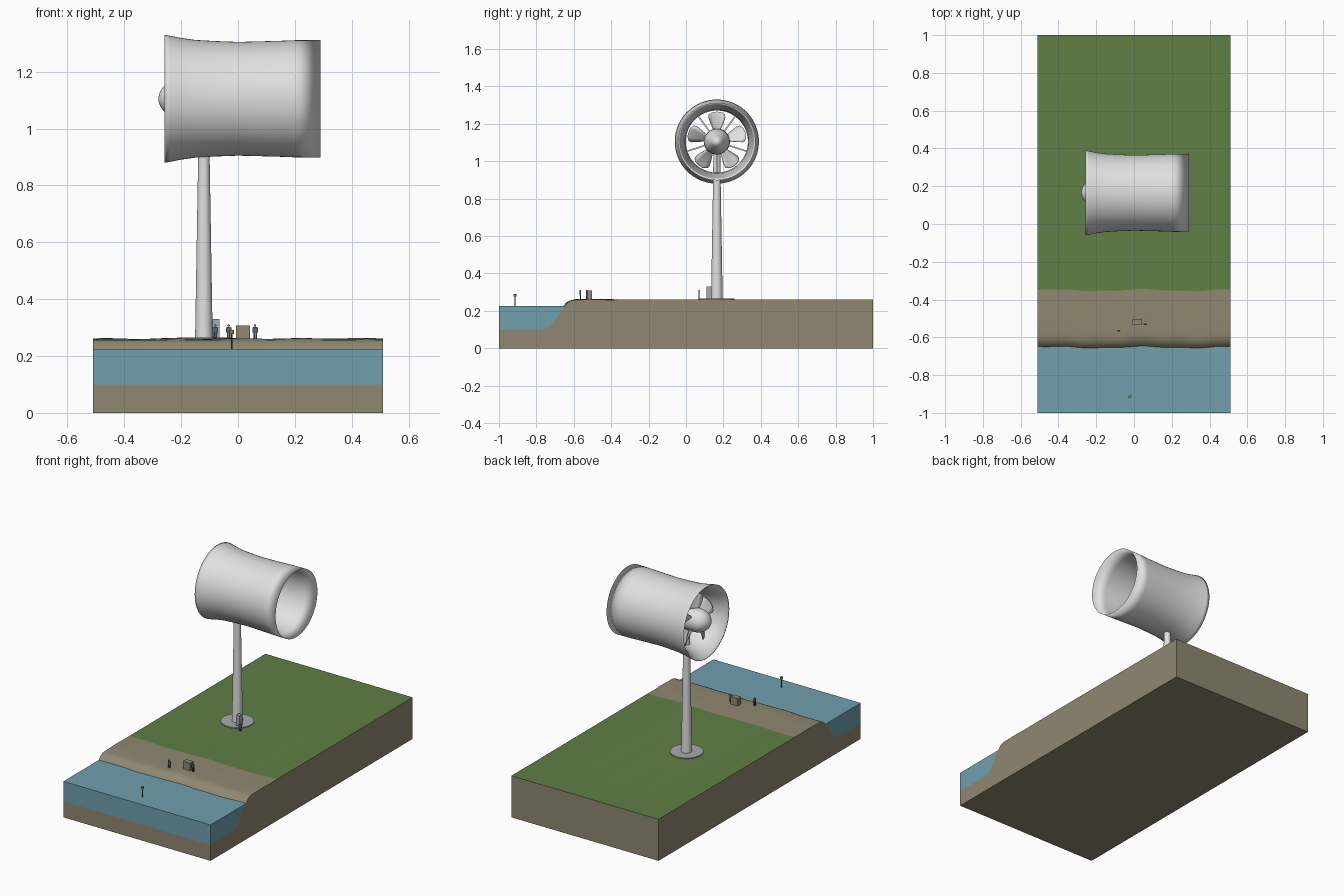
import bpy, bmesh, math
from mathutils import Matrix, Vector

if "Cube" in bpy.data.objects:
    bpy.data.objects.remove(bpy.data.objects["Cube"])


def mat(name, r, g, b):
    m = bpy.data.materials.new(name)
    m.diffuse_color = (r, g, b, 1)
    m.use_nodes = True
    m.node_tree.nodes["Principled BSDF"].inputs["Base Color"].default_value = m.diffuse_color
    return m


WHITE = mat("white_paint", 0.75, 0.75, 0.75)
GREY = mat("concrete_grey", 0.40, 0.40, 0.42)
SAND = mat("sand", 0.28, 0.245, 0.165)
GRASS = mat("grass", 0.115, 0.215, 0.06)
WATER = mat("water", 0.16, 0.35, 0.42)
CLOTH = mat("clothes", 0.07, 0.14, 0.18)
SKIN = mat("skin", 0.45, 0.27, 0.17)
DARK = mat("dark_metal", 0.06, 0.06, 0.06)
BUOY = mat("buoy_green", 0.22, 0.32, 0.04)
AXIS = Vector((0, 0.165, 1.105))      # centre line of the turbine, along x
GROUND = 0.26


def make(name, bm, mats, angle=None):
    bmesh.ops.recalc_face_normals(bm, faces=bm.faces)
    me = bpy.data.meshes.new(name)
    bm.to_mesh(me)
    bm.free()
    ob = bpy.data.objects.new(name, me)
    bpy.context.collection.objects.link(ob)
    for m in mats:
        me.materials.append(m)
    if angle is not None:
        bpy.ops.object.select_all(action='DESELECT')
        ob.select_set(True)
        bpy.context.view_layer.objects.active = ob
        if angle >= 180:
            bpy.ops.object.shade_smooth()
        else:
            bpy.ops.object.shade_smooth_by_angle(angle=math.radians(angle))
    return ob


def revolve(name, profile, origin, m, along_x=False, closed=False, n=48, angle=35):
    """Turn (position, radius) pairs about z, or about x."""
    bm = bmesh.new()
    vs = [bm.verts.new((r, 0, h)) for h, r in profile]
    pairs = list(zip(vs, vs[1:])) + ([(vs[-1], vs[0])] if closed else [])
    es = [bm.edges.new(p) for p in pairs]
    bmesh.ops.spin(bm, geom=vs + es, axis=(0, 0, 1), cent=(0, 0, 0),
                   angle=math.tau, steps=n, use_merge=True)
    bmesh.ops.remove_doubles(bm, verts=bm.verts, dist=1e-5)
    if along_x:
        bm.transform(Matrix.Rotation(math.pi / 2, 4, 'Y'))
    bm.transform(Matrix.Translation(origin))
    return make(name, bm, [m], angle)


def box(name, x0, x1, y0, y1, z0, z1, m):
    bm = bmesh.new()
    bmesh.ops.create_cube(bm, size=1)
    bm.transform(Matrix.Translation(((x0 + x1) / 2, (y0 + y1) / 2, (z0 + z1) / 2))
                 @ Matrix.Diagonal((x1 - x0, y1 - y0, z1 - z0, 1)))
    return make(name, bm, [m])


def loft(profile, cols=32):
    """Sweep a closed (y, z) profile along x, with gentle waves on the shore."""
    bm = bmesh.new()
    rings = []
    for i in range(cols + 1):
        x = -0.51 + 1.02 * i / cols
        ring = []
        for y, z in profile:
            yy, zz = y, z
            if -0.99 < y < -0.3 and z > 0:
                yy += 0.004 * math.sin(13 * x + 1) + 0.002 * math.sin(31 * x)
                if -0.6 < y < -0.36:
                    zz += 0.003 * math.sin(17 * x + 25 * y) * math.sin(11 * x - 19 * y)
            ring.append(bm.verts.new((x, yy, zz)))
        rings.append(ring)
    n = len(profile)
    for a, b in zip(rings, rings[1:]):
        for j in range(n):
            bm.faces.new((a[j], a[(j + 1) % n], b[(j + 1) % n], b[j]))
    bm.faces.new(rings[0])
    bm.faces.new(rings[-1])
    return bm


# Terrain block: seabed, bank, beach and grass
BED = [(-1, 0.10), (-0.78, 0.10), (-0.745, 0.108), (-0.725, 0.125), (-0.652, 0.225)]
BEACH = [(-0.635, 0.245), (-0.615, 0.256), (-0.59, 0.26), (-0.54, 0.26),
         (-0.48, 0.261), (-0.42, 0.261), (-0.35, GROUND)]
bm = loft([(-1, 0)] + BED + BEACH + [(1, GROUND), (1, 0)])
bmesh.ops.recalc_face_normals(bm, faces=bm.faces)
for f in bm.faces:
    f.material_index = int(f.normal.z > 0.9 and f.calc_center_median().y > -0.3)
make("terrain", bm, [SAND, GRASS], 30)

# Water lying on the seabed
make("water", loft(BED + [(-1, 0.225)]), [WATER], 20)

# Tower and its round foundation
revolve("foundation", [(0, 0), (0, 0.095), (0.005, 0.095), (0.005, 0)],
        (-0.12, AXIS.y, GROUND), GREY)
revolve("tower", [(0, 0), (0, 0.031), (0.65, 0.02), (0.82, 0.018), (0.82, 0)],
        (-0.12, AXIS.y, GROUND), WHITE, n=32)
box("tower_cabinet", -0.09, -0.065, 0.11, 0.135, GROUND, 0.33, GREY)

# Duct: flared inlet, narrow throat, knife-thin outlet
revolve("duct", [(-0.258, 0.225), (-0.24, 0.222), (-0.20, 0.214), (-0.15, 0.207),
                 (-0.08, 0.203), (0, 0.20), (0.08, 0.202), (0.15, 0.204),
                 (0.20, 0.206), (0.29, 0.207),
                 (0.20, 0.195), (0.10, 0.182), (0, 0.171), (-0.10, 0.166),
                 (-0.16, 0.171), (-0.21, 0.188), (-0.24, 0.206), (-0.255, 0.221)],
        AXIS, WHITE, along_x=True, closed=True, n=64, angle=180)

# Hub: domed nose, body and tail cone
dome = [(-0.195 - 0.085 * math.cos(t), 0.07 * math.sin(t))
        for t in [math.pi / 2 * i / 8 for i in range(9)]]
revolve("hub", dome + [(-0.06, 0.068), (-0.02, 0.055), (0.03, 0.03), (0.08, 0)],
        AXIS, WHITE, along_x=True)

# Five twisted rotor blades, and five guide struts between them
SECTIONS = [(0.05, 0.035, 50), (0.08, 0.065, 44), (0.11, 0.09, 38),
            (0.135, 0.105, 33), (0.15, 0.098, 30), (0.16, 0.06, 28)]
for k in range(5):
    turn = Matrix.Translation(AXIS) @ Matrix.Rotation(math.tau * k / 5, 4, 'X')
    bm = bmesh.new()
    rows = []
    for r, chord, twist in SECTIONS:
        t = math.radians(twist)
        rows.append([bm.verts.new((-0.175 + s * chord * math.sin(t),
                                   s * chord * math.cos(t), r - 0.25 * chord * s * s))
                     for s in (-0.5, -0.25, 0, 0.25, 0.5)])
    for a, b in zip(rows, rows[1:]):
        for j in range(4):
            bm.faces.new((a[j], a[j + 1], b[j + 1], b[j]))
    bm.transform(turn)
    blade = make(f"rotor_blade_{k + 1}", bm, [WHITE], 40)
    mod = blade.modifiers.new("thickness", 'SOLIDIFY')
    mod.thickness = 0.005
    mod.offset = 0

    bm = bmesh.new()
    bmesh.ops.create_cube(bm, size=1)
    bm.transform(turn @ Matrix.Rotation(math.pi / 5, 4, 'X')
                 @ Matrix.Translation((-0.085, 0, 0.115))
                 @ Matrix.Diagonal((0.05, 0.008, 0.12, 1)))
    make(f"guide_strut_{k + 1}", bm, [WHITE])


def person(name, x, y):
    for side, s in (("left", -1), ("right", 1)):
        lx = x + s * 0.0035
        box(f"{name}_{side}_leg", lx - 0.0025, lx + 0.0025, y - 0.003, y + 0.003,
            GROUND, GROUND + 0.024, DARK)
        ax = x + s * 0.008
        box(f"{name}_{side}_arm", ax - 0.0015, ax + 0.0015, y - 0.002, y + 0.002,
            GROUND + 0.022, GROUND + 0.041, CLOTH)
    box(f"{name}_torso", x - 0.0065, x + 0.0065, y - 0.0035, y + 0.0035,
        GROUND + 0.023, GROUND + 0.043, CLOTH)
    bm = bmesh.new()
    bmesh.ops.create_uvsphere(bm, u_segments=10, v_segments=6, radius=0.0045)
    bm.transform(Matrix.Translation((x, y, GROUND + 0.0475)))
    make(f"{name}_head", bm, [SKIN], 180)


person("beach_person", -0.08, -0.565)
person("crate_person", 0.06, -0.53)
person("tower_person", -0.033, 0.07)

# Crate on the beach
box("crate", -0.007, 0.042, -0.535, -0.502, GROUND - 0.005, 0.308, SAND)

# Marker buoy in the water
revolve("buoy_pole", [(0.2, 0), (0.2, 0.0025), (0.28, 0.0025), (0.28, 0)],
        (-0.022, -0.915, 0), DARK, n=10)
revolve("buoy_top", [(0.277, 0), (0.277, 0.008), (0.291, 0.008), (0.291, 0)],
        (-0.022, -0.915, 0), BUOY, n=12)
